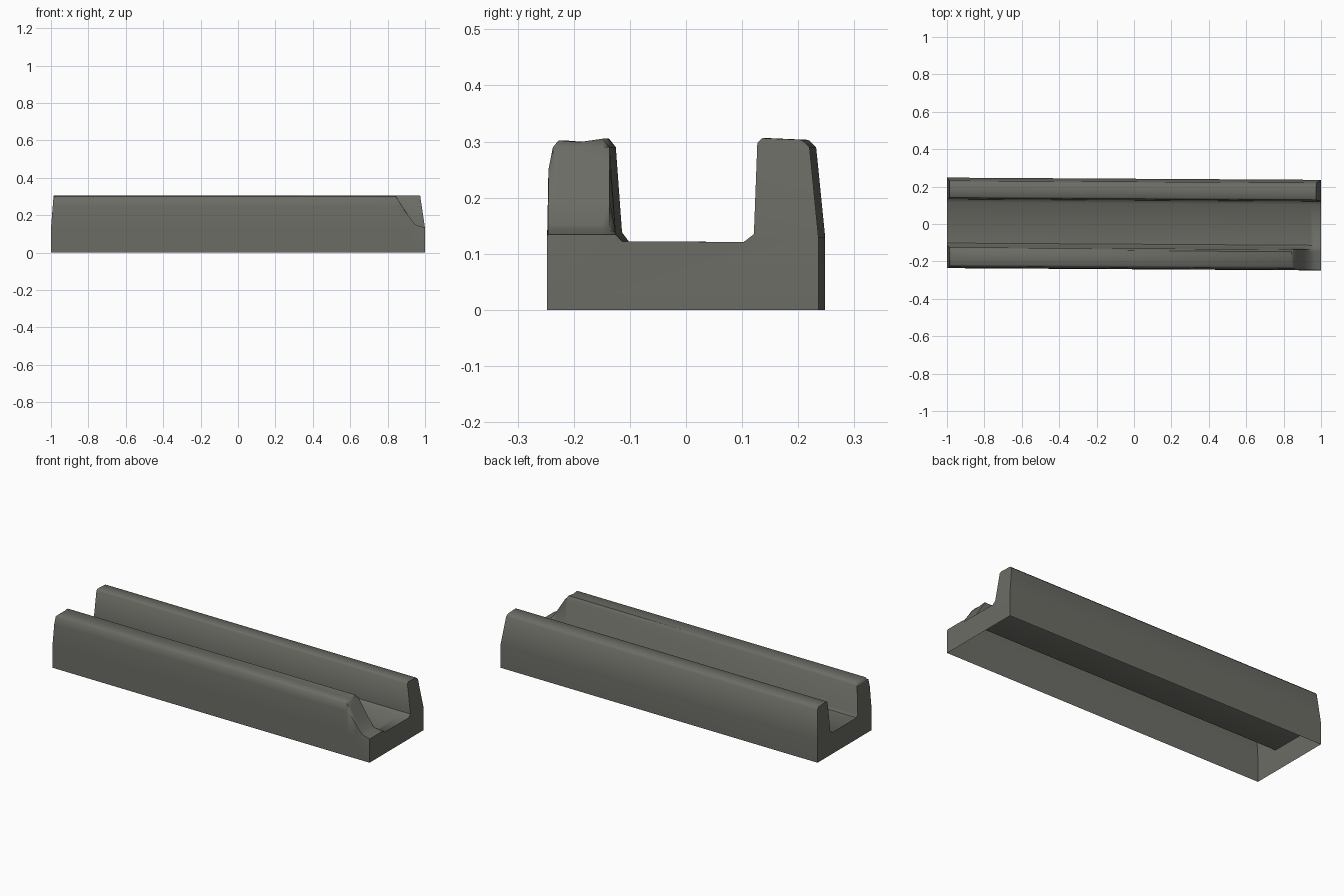
import bpy, bmesh

if "Cube" in bpy.data.objects:
    bpy.data.objects.remove(bpy.data.objects["Cube"])

# Stone-like channel: open-bottomed shell lofted along x
grey = bpy.data.materials.new("warm dark grey")
grey.diffuse_color = (0.15, 0.15, 0.132, 1)
grey.use_nodes = True
grey.node_tree.nodes["Principled BSDF"].inputs["Base Color"].default_value = grey.diffuse_color

# Cross-section (y, z): back wall, floor, front wall
PROFILE = [(.242, 0), (.242, .13), (.226, .29), (.212, .303), (.142, .306), (.133, .298),
           (.127, .135), (.109, .121),
           (-.108, .122), (-.12, .138), (-.131, .29), (-.143, .305), (-.185, .299),
           (-.222, .302), (-.232, .29), (-.24, .25), (-.242, .13), (-.242, 0)]

# Stations (x, height limit of the front wall): the right end is scooped away
STATIONS = [(-1, .292), (-.975, 1), (.842, 1), (.852, .29), (.868, .265),
            (.91, .20), (.945, .153), (.965, .143), (1, .134)]


def point(x, y, z, limit):
    if y < -.11:
        z = min(z, limit)
    # end faces lean inwards above the floor
    lean = max(0, z - .13) / .175
    x = max(-1 + .014 * lean, min(1 - .026 * lean, x))
    return (x, y - .006 * x, z)


bm = bmesh.new()
rings = [[bm.verts.new(point(x, y, z, h)) for y, z in PROFILE] for x, h in STATIONS]
for a, b in zip(rings, rings[1:]):
    for i in range(len(PROFILE) - 1):
        bm.faces.new((a[i], a[i + 1], b[i + 1], b[i]))

# End caps: low block plus the two wall ends
for ring in (rings[0], rings[-1]):
    for idx in ([0, 1, 6, 7, 8, 9, 16, 17], range(1, 7), range(9, 17)):
        bm.faces.new([ring[i] for i in idx])

bmesh.ops.recalc_face_normals(bm, faces=bm.faces)
# make sure the floor faces up
floor = min(bm.faces, key=lambda f: f.calc_center_median().xy.length)
if floor.normal.z < 0:
    bmesh.ops.reverse_faces(bm, faces=bm.faces)

mesh = bpy.data.meshes.new("channel_trough")
bm.to_mesh(mesh)
bm.free()
mesh.materials.append(grey)
obj = bpy.data.objects.new("channel_trough", mesh)
bpy.context.collection.objects.link(obj)
bpy.context.view_layer.objects.active = obj
obj.select_set(True)
bpy.ops.object.shade_smooth_by_angle(angle=0.87)
